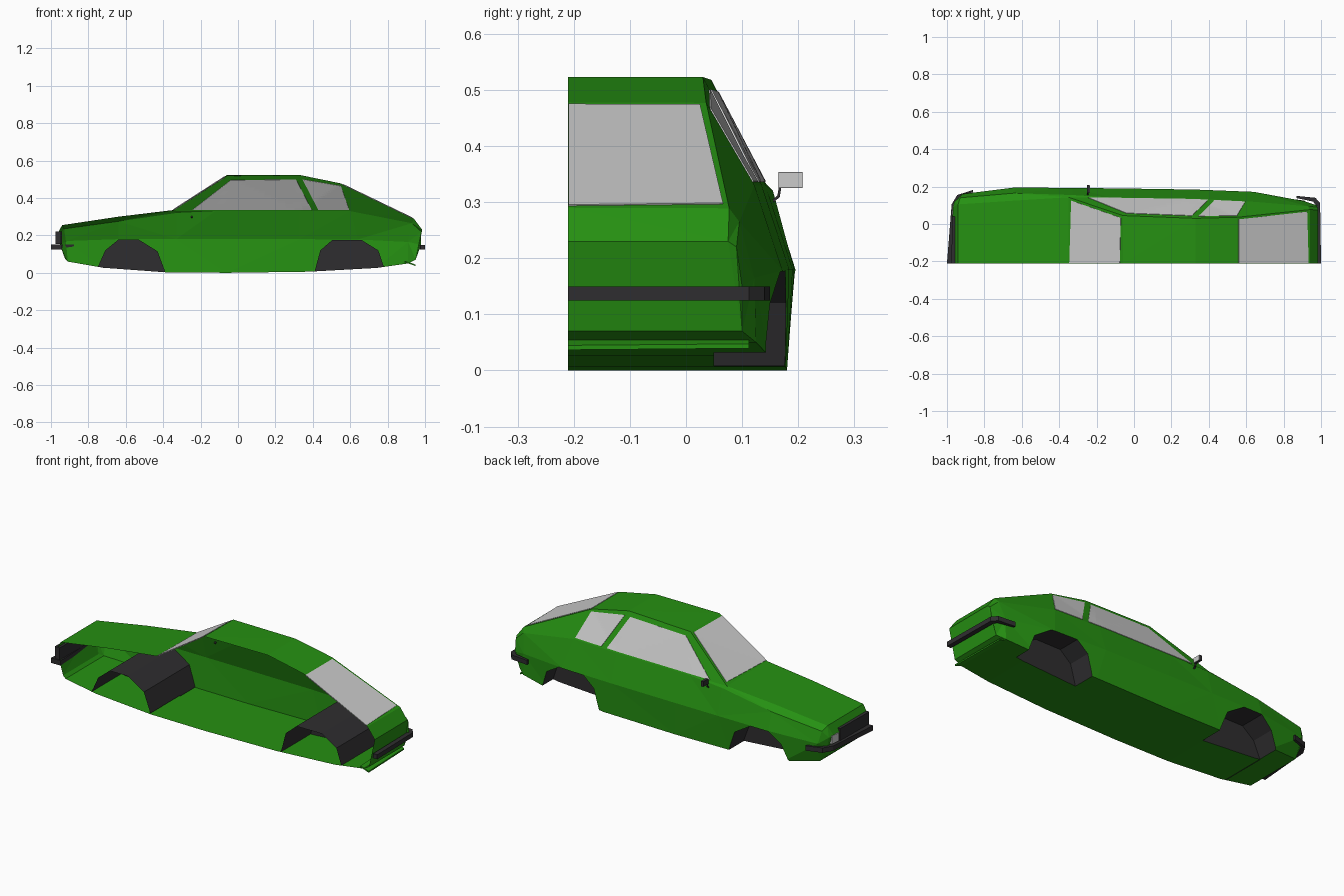
import bpy, bmesh
from mathutils import Vector
from mathutils.bvhtree import BVHTree

if "Cube" in bpy.data.objects:
    bpy.data.objects.remove(bpy.data.objects["Cube"])

CUT = -0.21   # open plane of the half shell


def material(name, col):
    m = bpy.data.materials.new(name)
    m.diffuse_color = (*col, 1)
    m.use_nodes = True
    m.node_tree.nodes["Principled BSDF"].inputs["Base Color"].default_value = m.diffuse_color
    return m


GREEN = material("green_paint", (0.019, 0.28, 0.006))
DARK = material("dark_trim", (0.028, 0.027, 0.029))


def finish(name, bm, mat=None, normals=True):
    if normals:
        bmesh.ops.recalc_face_normals(bm, faces=bm.faces)
    me = bpy.data.meshes.new(name)
    bm.to_mesh(me)
    bm.free()
    ob = bpy.data.objects.new(name, me)
    bpy.context.collection.objects.link(ob)
    if mat:
        me.materials.append(mat)
    return ob


def loft(name, rings, mat, close=True, caps=True):
    bm = bmesh.new()
    vs = [[bm.verts.new(p) for p in r] for r in rings]
    n = len(vs[0])
    for a, b in zip(vs, vs[1:]):
        for i in range(n if close else n - 1):
            j = (i + 1) % n
            bm.faces.new((a[i], a[j], b[j], b[i]))
    if caps:
        bm.faces.new(vs[0])
        bm.faces.new(vs[-1])
        bmesh.ops.triangulate(bm, faces=bm.faces)
    return finish(name, bm, mat)


# body rails from nose to tail
center = [(-.965, .21), (-.94, .255), (-.64, .30), (-.35, .335), (-.06, .522),
          (.33, .523), (.55, .478), (.94, .29), (.985, .23)]
edge = [(-.97, .09, .2), (-.94, .105, .255), (-.64, .125, .298), (-.35, .143, .332), (-.06, .045, .518),
        (.33, .03, .523), (.55, .036, .477), (.94, .077, .289), (.985, .075, .23)]
belt = [(-.96, .12, .2), (-.93, .14, .235), (-.64, .165, .275), (-.33, .155, .32), (-.12, .142, .33),
        (.33, .135, .33), (.6, .122, .33), (.93, .095, .265), (.98, .09, .22)]
crease = [(-.95, .12, .15), (-.92, .16, .17), (-.64, .195, .18), (-.33, .193, .18), (-.06, .19, .18),
          (.33, .184, .18), (.64, .172, .178), (.91, .122, .165), (.978, .10, .15)]
sill = [(-.925, .10, .075), (-.91, .125, .06), (-.72, .175, .027), (-.39, .18, .003), (-.06, .18, 0),
        (.38, .178, .006), (.74, .148, .026), (.91, .125, .05), (.95, .1, .07)]
rings = [[(a[0], CUT, a[1]), b, c, d, e, (e[0], CUT, e[2])]
         for a, b, c, d, e in zip(center, edge, belt, crease, sill)]
body = loft("body_shell", rings, GREEN)
bm = bmesh.new()
bm.from_mesh(body.data)
skin = BVHTree.FromBMesh(bm)
bm.free()

# wheel arches: cut pockets and full width tunnels
arches = {"front": [(-.75, .03), (-.71, .12), (-.64, .177), (-.53, .177), (-.43, .115), (-.39, .008)],
          "rear": [(.41, .008), (.44, .12), (.505, .176), (.66, .176), (.75, .12), (.78, .032)]}
for side, arch in arches.items():
    prof = [(arch[0][0], -.1)] + arch + [(arch[-1][0], -.1)]
    cutter = loft(side + "_cutter", [[(x, y, z) for x, z in prof] for y in (.05, .3)], DARK)
    cutter.hide_render = True
    mod = body.modifiers.new("arch", 'BOOLEAN')
    mod.object, mod.operation, mod.solver = cutter, 'DIFFERENCE', 'EXACT'
    mod.material_mode = 'TRANSFER'
    bpy.context.view_layer.objects.active = body
    bpy.ops.object.modifier_apply(modifier=mod.name)
    bpy.data.objects.remove(cutter)
    loft(side + "_wheel_tunnel", [[(x, y, z) for x, z in arch] for y in (CUT, .05)], DARK, False, False)

# open the shell at the cut plane
bm = bmesh.new()
bm.from_mesh(body.data)
bmesh.ops.delete(bm, geom=[f for f in bm.faces if all(v.co.y < CUT + .001 for v in f.verts)],
                 context='FACES_ONLY')
bm.to_mesh(body.data)
bm.free()


# glass panes projected onto the skin
def pane(name, corners, axis, n=14):
    a, b, c, d = [Vector(p) for p in corners]
    bm = bmesh.new()
    grid = []
    for i in range(n + 1):
        row = []
        for j in range(n + 1):
            u, v = i / n, j / n
            p = a.lerp(b, u).lerp(d.lerp(c, u), v)
            if axis == 'Z':
                start, ray = Vector((p.x, max(p.y, CUT + .0005), 2)), Vector((0, 0, -1))
            else:
                start, ray = Vector((p.x, 2, p.y)), Vector((0, -1, 0))
            row.append(bm.verts.new(skin.ray_cast(start, ray)[0]))
        grid.append(row)
    for i in range(n):
        for j in range(n):
            bm.faces.new((grid[i][j], grid[i + 1][j], grid[i + 1][j + 1], grid[i][j + 1]))
    ob = finish(name, bm)
    s = ob.modifiers.new("thickness", 'SOLIDIFY')
    s.thickness, s.offset = .005, 0


pane("windscreen", [(-.345, CUT), (-.075, CUT), (-.07, .033), (-.335, .125)], 'Z')
pane("rear_window", [(.56, CUT), (.933, CUT), (.925, .066), (.56, .025)], 'Z')
pane("side_window", [(-.245, .336), (.395, .336), (.31, .5), (-.04, .495)], 'Y')
pane("quarter_window", [(.43, .336), (.595, .336), (.55, .465), (.345, .5)], 'Y')


# bars swept along a plan path: bumpers, grille, lip
def bar(name, path, depth, z0, z1, mat):
    rings = []
    for (x, y), (dx, dy) in zip(path, depth):
        rings.append([(x, y, z0), (x, y, z1), (x + dx, y + dy, z1), (x + dx, y + dy, z0)])
    return loft(name, rings, mat)


bar("front_bumper", [(-1, CUT), (-.975, .105), (-.945, .155), (-.86, .182)],
    [(.06, 0), (.025, -.01), (.012, -.012), (0, -.012)], .125, .152, DARK)
bar("rear_bumper", [(1, CUT), (.995, .112), (.97, .14), (.87, .15)],
    [(-.025, 0), (-.025, -.01), (-.012, -.02), (0, -.012)], .125, .15, DARK)
bar("grille", [(-.976, CUT), (-.972, .04)], [(.03, 0), (.03, 0)], .155, .222, DARK)
bar("headlamp", [(-.974, .05), (-.968, .105)], [(.02, 0), (.02, 0)], .16, .205, None)
lip = bar("rear_lip", [(.948, CUT), (.94, .112)], [(-.05, 0), (-.05, 0)], .036, .044, GREEN)
for v in lip.data.vertices:
    v.co.z += (.95 - v.co.x) * .35


# door mirror
def box(name, lo, hi, mat):
    (x, y, z), (X, Y, Z) = lo, hi
    return loft(name, [[(k, y, z), (k, Y, z), (k, Y, Z), (k, y, Z)] for k in (x, X)], mat)


box("mirror_head", (-.252, .165, .325), (-.238, .208, .354), DARK)
box("mirror_glass", (-.238, .166, .326), (-.236, .207, .353), None)
arm = [(.146, .297), (.163, .312), (.166, .33)]
loft("mirror_arm", [[(-.25, y, z), (-.242, y, z), (-.242, y + .004, z - .003), (-.25, y + .004, z - .003)]
                    for y, z in arm], DARK)
